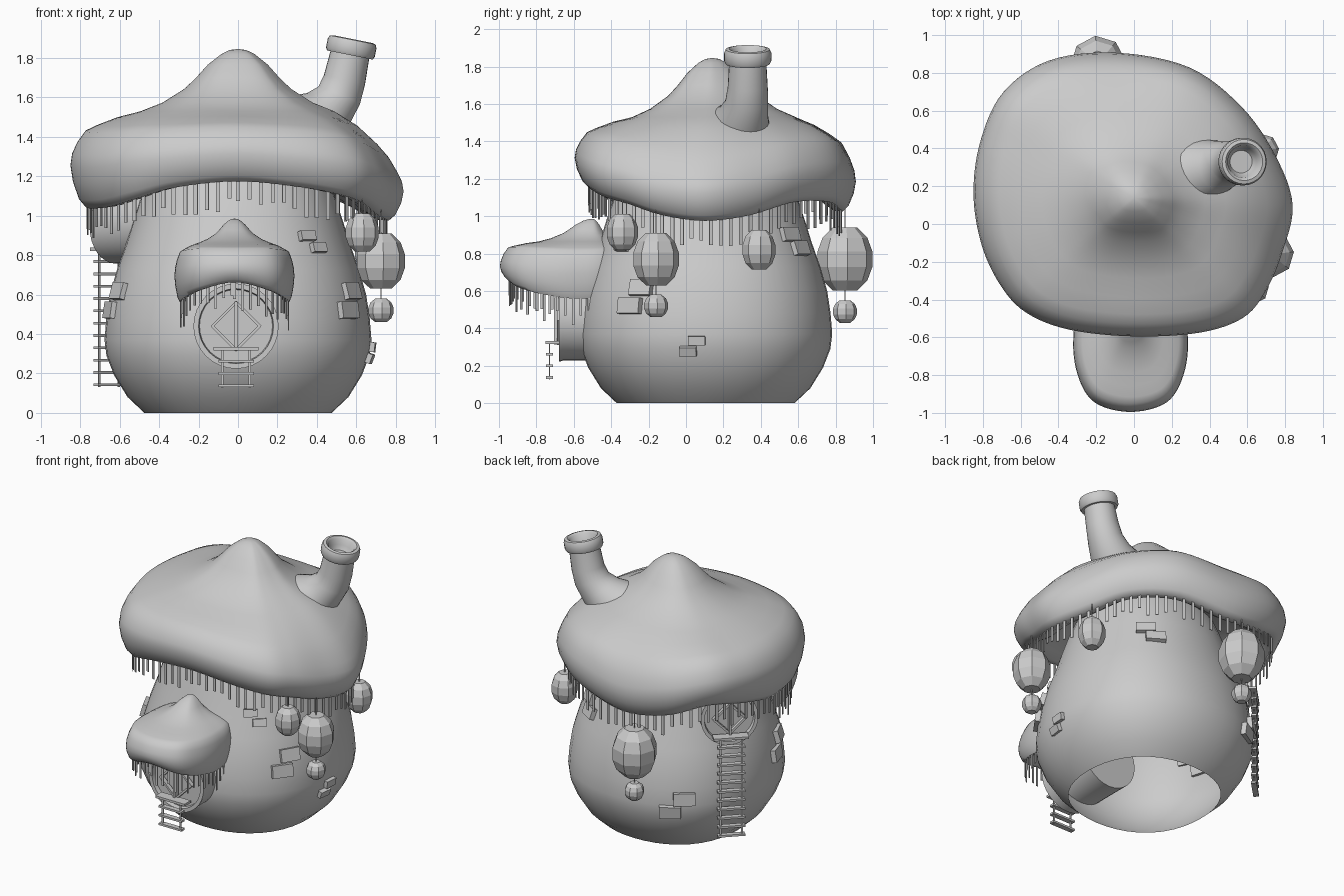
import bpy, bmesh, math, random
from mathutils import Vector, Matrix

if "Cube" in bpy.data.objects:
    bpy.data.objects.remove(bpy.data.objects["Cube"])

random.seed(4)
BODY = [(.475, 0), (.56, .08), (.628, .19), (.667, .29), (.677, .37), (.668, .48), (.65, .6),
        (.613, .73), (.567, .86), (.53, .98), (.49, 1.1), (.45, 1.2), (.4, 1.3)]
BODY_Y = .105


def make(name, bm, smooth=None):
    bmesh.ops.recalc_face_normals(bm, faces=bm.faces)
    me = bpy.data.meshes.new(name)
    bm.to_mesh(me)
    bm.free()
    ob = bpy.data.objects.new(name, me)
    bpy.context.collection.objects.link(ob)
    if smooth:
        bpy.ops.object.select_all(action='DESELECT')
        ob.select_set(True)
        bpy.context.view_layer.objects.active = ob
        bpy.ops.object.shade_smooth_by_angle(angle=math.radians(smooth))
    return ob


def loft(name, rings, smooth=None, cap_start=False, cap_end=False):
    bm = bmesh.new()
    vs = [[bm.verts.new(p) for p in r] for r in rings]
    n = len(rings[0])
    for a, b in zip(vs, vs[1:]):
        for i in range(n):
            j = (i + 1) % n
            bm.faces.new((a[i], a[j], b[j], b[i]))
    if cap_start:
        bm.faces.new(vs[0])
    if cap_end:
        bm.faces.new(vs[-1])
    return make(name, bm, smooth)


def squarish(a):
    """The wall is slightly fuller on its diagonals."""
    return 1 + .035 * math.sin(2 * a) ** 2


def circle(r, z, n, m, shape=lambda a: 1):
    out = []
    for i in range(n):
        a = 2 * math.pi * i / n
        out.append(m @ Vector((r * shape(a) * math.cos(a), r * shape(a) * math.sin(a), z)))
    return out


def boxes(name, items):
    bm = bmesh.new()
    for m, size in items:
        bmesh.ops.create_cube(bm, size=1, matrix=m @ Matrix.Diagonal((*size, 1)))
    return make(name, bm)


def at(x, y, z, rz=0):
    return Matrix.Translation((x, y, z)) @ Matrix.Rotation(rz, 4, 'Z')


def spline(pts, n):
    """Closed smooth curve through tuples of any length."""
    out, k = [], len(pts)
    for s in range(n):
        u = s * k / n
        i, t = int(u), u - int(u)
        p = [Vector(pts[(i + d) % k]) for d in (-1, 0, 1, 2)]
        out.append(.5 * (2 * p[1] + (p[2] - p[0]) * t + (2 * p[0] - 5 * p[1] + 4 * p[2] - p[3]) * t * t
                         + (3 * p[1] - p[0] - 3 * p[2] + p[3]) * t ** 3))
    return out


def cap(name, outline, centre, peak, shoulder, inner_z, n):
    """Mushroom cap; outline rows are x, y, top z, edge z, bottom z."""
    edge = spline(outline, n)

    def ring(t, zf):
        return [(centre[0] + (e[0] - centre[0]) * t, centre[1] + (e[1] - centre[1]) * t, zf(e)) for e in edge]
    rings = []
    for t, h in [(.01, 1), (.05, .985), (.1, .92), (.18, .75), (.25, .54), (.32, .36), (.45, .14), (.58, 0)]:
        rings.append(ring(t, lambda e: shoulder + (peak - shoulder) * h))
    for t, g in [(.72, .72), (.84, .36), (.91, .1)]:
        rings.append(ring(t, lambda e: e[2] + g * (shoulder - e[2])))
    for t, a, b, f in [(.96, 2, 3, .35), (.99, 2, 3, .75), (1, 3, 4, .1), (.985, 3, 4, .45),
                       (.95, 3, 4, .8), (.91, 3, 4, .97), (.85, 3, 4, .95), (.78, 3, 4, .75)]:
        rings.append(ring(t, lambda e: e[a] + (e[b] - e[a]) * f))
    rings.append(ring(.62, lambda e: max(inner_z - .03, e[4] + .07)))
    rings.append(ring(.05, lambda e: inner_z))
    loft(name, rings, 60, True, True)


def fringe(name, outline, centre, step, width, low, high, back=9):
    edge, items, run = spline(outline, 400), [], step
    for i, e in enumerate(edge):
        d = edge[(i + 1) % 400] - e
        run += math.hypot(d[0], d[1])
        if run < step or e[1] > back:
            continue
        run = 0
        length = random.uniform(low, high)
        p = [centre[k] + (e[k] - centre[k]) * .9 for k in (0, 1)]
        items.append((at(p[0], p[1], e[4] + .02 - length / 2, math.atan2(d[1], d[0])), (width, .005, length)))
    boxes(name, items)


# pot-shaped wall, open underneath
loft("house_wall", [circle(r, z, 40, at(0, BODY_Y, 0), squarish) for r, z in BODY], 60)

# main roof and its straw
roof = [(0, -.595, 1.44, 1.33, 1.17), (.35, -.575, 1.42, 1.3, 1.14), (.58, -.495, 1.39, 1.26, 1.1),
        (.70, -.35, 1.35, 1.22, 1.06), (.785, -.15, 1.3, 1.16, 1.0), (.84, .1, 1.27, 1.14, .97),
        (.75, .36, 1.32, 1.17, 1.0), (.57, .62, 1.38, 1.24, 1.07),
        (.29, .83, 1.40, 1.25, 1.07), (-.1, .907, 1.36, 1.20, 1.02), (-.45, .865, 1.40, 1.25, 1.06),
        (-.69, .7, 1.44, 1.30, 1.13), (-.81, .45, 1.43, 1.30, 1.09), (-.85, .17, 1.42, 1.28, 1.04),
        (-.81, -.1, 1.41, 1.27, 1.03), (-.71, -.32, 1.41, 1.27, 1.04), (-.57, -.47, 1.42, 1.29, 1.08),
        (-.34, -.56, 1.43, 1.31, 1.14)]
cap("roof", roof, (0, .14), 1.845, 1.53, 1.25, 108)
fringe("roof_straw", roof, (0, .14), .057, .02, .1, .17)

# door canopy and its straw
half = [(.19, -.945, .83, .73, .62), (.28, -.8, .82, .71, .58), (.303, -.6, .81, .71, .555), (.25, -.4, .82, .73, .58)]
canopy = [(0, -.995, .83, .74, .66)] + half + [(0, -.3, .86, .8, .7)] + [(-p[0], *p[1:]) for p in half[::-1]]
canopy = [(p[0] - .018, *p[1:]) for p in canopy]
cap("door_canopy", canopy, (-.018, -.5), .985, .865, .68, 60)
fringe("canopy_straw", canopy, (-.018, -.5), .045, .014, .08, .16, -.5)

# chimney: bent flaring pipe with a rolled lip and a hollow top
path = [((.28, .25, 1.42), .2), ((.38, .28, 1.475), .172), ((.455, .305, 1.54), .135),
        ((.513, .325, 1.61), .115), ((.54, .33, 1.69), .107), ((.567, .33, 1.815), .1)]
axes = [(.8, .1, .5), (.8, .1, .65), (.6, .1, .8), (.4, .05, .95), (.22, 0, 1), (.2, 0, 1)]
rings = [circle(r, 0, 28, Matrix.Translation(p) @ Vector(a).to_track_quat('Z', 'Y').to_matrix().to_4x4())
         for (p, r), a in zip(path, axes)]
top = Matrix.Translation(path[-1][0]) @ Vector(axes[-1]).to_track_quat('Z', 'Y').to_matrix().to_4x4()
lip = [(.118, .0), (.126, .015), (.126, .06), (.118, .078), (.1, .082), (.086, .07), (.078, .03), (.06, .0)]
rings += [circle(r, z, 28, top) for r, z in lip]
loft("chimney", rings, 50, False, True)


# round doorway with diamond panel, landing and ladder
def opening(name, loc, rz, s, rungs):
    m = at(*loc, rz)
    face = m @ Matrix.Rotation(math.pi / 2, 4, 'X')
    prof = [(.213, -.42), (.213, -.02), (.216, -.01), (.216, 0), (.19, 0), (.185, -.03)]
    loft(name + "_frame", [circle(r * s, z, 32, face) for r, z in prof], 30, True, True)
    bars = [(m @ at(0, -.005, 0), (.014, .04, .25 * s))]
    for k in range(4):
        turn = Matrix.Rotation(math.pi / 4 + k * math.pi / 2, 4, 'Y')
        bars.append((m @ turn @ at(.085 * s, .005, 0), (.014, .03, .18 * s)))
    boxes(name + "_panel", bars)
    steps = [(m @ at(0, -.035, -.115), (.23, .07, .016))]
    steps += [(m @ at(0, -.05, -.115 - .0625 * (i + 1)), (.18, .036, .014)) for i in range(rungs)]
    h = .0625 * rungs + .01
    steps += [(m @ at(x, -.05, -.115 - h / 2), (.012, .006, h)) for x in (-.07, .07)]
    boxes(name + "_ladder", steps)


opening("door", (-.01, -.68, .44), 0, 1, 3)
opening("back_window", (-.62, .395, .945), math.radians(225), .87, 11)


# faceted lanterns on strings: x, y, z, radius, half height, string top
def lantern(name, x, y, z, r, h, string_top):
    prof = [(.45, -1), (.82, -.68), (1, -.25), (1, .25), (.82, .68), (.45, 1)]
    loft(name, [circle(r * a, h * b, 8, at(x, y, z, .1)) for a, b in prof], None, True, True)
    length = string_top - z - h + .01
    boxes(name + "_string", [(at(x, y, string_top - length / 2), (.005, .005, length))])


for i, a in enumerate([(.725, -.16, .77, .122, .14, 1.1), (.725, -.16, .52, .064, .06, .64),
                       (.63, -.34, .915, .084, .097, 1.14), (.68, .39, .82, .088, .105, 1.1),
                       (-.19, .85, .77, .147, .168, 1.15), (-.19, .85, .49, .064, .06, .61)]):
    lantern("lantern_%d" % (i + 1), *a)


# loose bricks set into the wall: angle, height, width, tallness
def brick(angle, z, w, h):
    a = math.radians(angle)
    for (r0, z0), (r1, z1) in zip(BODY, BODY[1:]):
        if z0 <= z <= z1:
            r = (r0 + (r1 - r0) * (z - z0) / (z1 - z0)) * squarish(a)
            tilt = math.atan2(r1 - r0, z1 - z0)
    m = at(r * math.cos(a), BODY_Y + r * math.sin(a), z, a) @ Matrix.Rotation(tilt, 4, 'Y')
    return m, (.05, w, h)


boxes("wall_bricks", [brick(*b) for b in [
    (-53, .895, .09, .05), (-47.5, .835, .09, .05), (205, .615, .13, .085), (197, .52, .13, .085),
    (-36, .52, .14, .085), (-31, .615, .13, .085), (-4, .335, .09, .05), (-8, .28, .09, .05),
    (57, .825, .13, .075), (51, .9, .13, .075), (129, .42, .14, .085), (121.5, .33, .14, .085)]])
